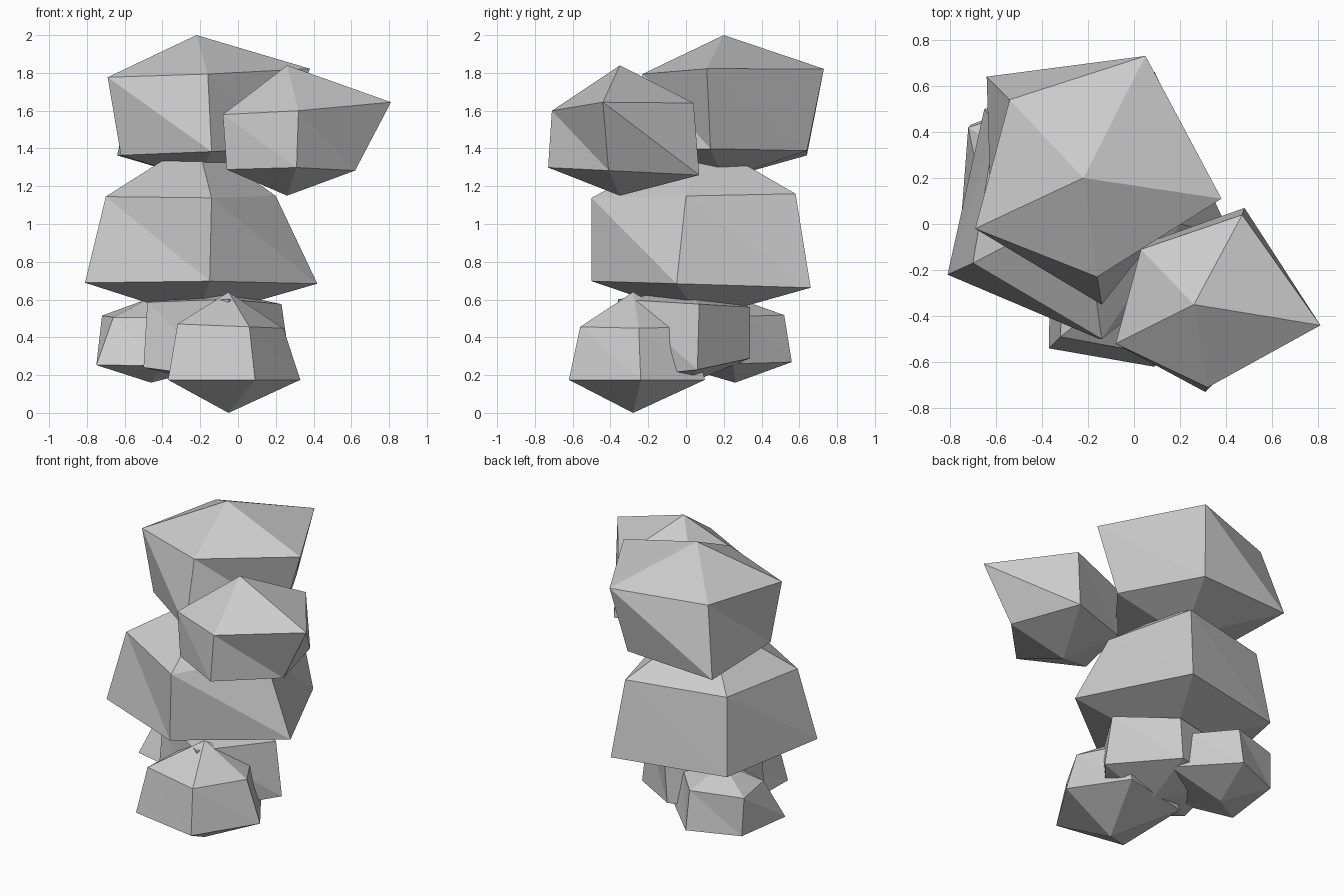
import bpy
import bmesh

SIDES = 5

start_cube = bpy.data.objects.get("Cube")
if start_cube:
    bpy.data.objects.remove(start_cube, do_unlink=True)

# One plain stone colour
stone = bpy.data.materials.new("light_grey_stone")
stone.use_nodes = True
grey = (0.6, 0.6, 0.6, 1)
stone.diffuse_color = grey
shader = stone.node_tree.nodes["Principled BSDF"]
shader.inputs["Base Color"].default_value = grey
shader.inputs["Roughness"].default_value = 0.9


def boulder(name, centre, tip, shoulder, waist, base, upper, lower):
    """Five-sided boulder: tip, shoulder outline, waist outline, base point.

    Outlines run counter-clockwise from the front; shoulder and waist give
    the height of each outline followed by its slope along x and along y.
    """
    bm = bmesh.new()

    def ring(outline, plane):
        height, slope_x, slope_y = plane
        return [bm.verts.new((x, y, height + slope_x * (x - centre[0])
                              + slope_y * (y - centre[1])))
                for x, y in outline]

    top_point = bm.verts.new((*centre, tip))
    base_point = bm.verts.new((*centre, base))
    top_ring = ring(upper, shoulder)
    low_ring = ring(lower, waist)

    for i in range(SIDES):
        j = (i + 1) % SIDES
        bm.faces.new((top_point, top_ring[i], top_ring[j]))
        bm.faces.new((top_ring[i], low_ring[i], low_ring[j]))
        bm.faces.new((top_ring[i], low_ring[j], top_ring[j]))
        bm.faces.new((base_point, low_ring[j], low_ring[i]))

    bmesh.ops.recalc_face_normals(bm, faces=bm.faces)
    mesh = bpy.data.meshes.new(name)
    bm.to_mesh(mesh)
    bm.free()
    mesh.materials.append(stone)
    obj = bpy.data.objects.new(name, mesh)
    bpy.context.scene.collection.objects.link(obj)
    return obj


# Upper pair of boulders
boulder("top_boulder", centre=(-.22, .2), tip=2,
        shoulder=(1.8, .04, .02), waist=(1.38, .04, 0), base=1.24,
        upper=[(-.16, -.23), (.38, .11), (.05, .73), (-.54, .54), (-.69, -.02)],
        lower=[(-.14, -.35), (.24, .13), (-.02, .64), (-.64, .64), (-.62, 0)])

boulder("side_boulder", centre=(.26, -.35), tip=1.84,
        shoulder=(1.61, .07, .04), waist=(1.28, 0, -.05), base=1.15,
        upper=[(.32, -.71), (.81, -.44), (.47, .04), (.03, -.11), (-.08, -.52)],
        lower=[(.31, -.73), (.62, -.41), (.48, .07), (.06, -.08), (-.06, -.52)])

# Wide boulder in the middle
boulder("middle_boulder", centre=(-.22, .08), tip=1.45,
        shoulder=(1.15, 0, .02), waist=(.68, 0, -.03), base=.5,
        upper=[(-.14, -.5), (.2, 0), (.04, .58), (-.6, .43), (-.7, -.17)],
        lower=[(-.15, -.5), (.42, -.05), (.09, .66), (-.65, .5), (-.81, -.22)])

# Three small boulders at the foot
boulder("front_foot_boulder", centre=(-.05, -.28), tip=.64,
        shoulder=(.46, -.04, 0), waist=(.175, 0, 0), base=0,
        upper=[(.06, -.56), (.24, -.25), (.08, .03), (-.3, -.05), (-.32, -.49)],
        lower=[(.09, -.62), (.33, -.24), (.1, .1), (-.36, 0), (-.37, -.54)])

boulder("centre_foot_boulder", centre=(-.13, 0), tip=.65,
        shoulder=(.58, 0, -.06), waist=(.24, -.05, .15), base=.15,
        upper=[(-.05, -.36), (.23, .07), (-.08, .34), (-.45, .25), (-.48, -.1)],
        lower=[(-.08, -.35), (.28, .06), (-.1, .34), (-.45, .25), (-.5, -.12)])

boulder("back_foot_boulder", centre=(-.46, .26), tip=.61,
        shoulder=(.51, 0, .03), waist=(.26, 0, .03), base=.16,
        upper=[(-.38, .04), (-.2, .31), (-.39, .52), (-.72, .42), (-.66, .13)],
        lower=[(-.4, -.05), (-.08, .25), (-.39, .56), (-.71, .43), (-.75, .03)])
